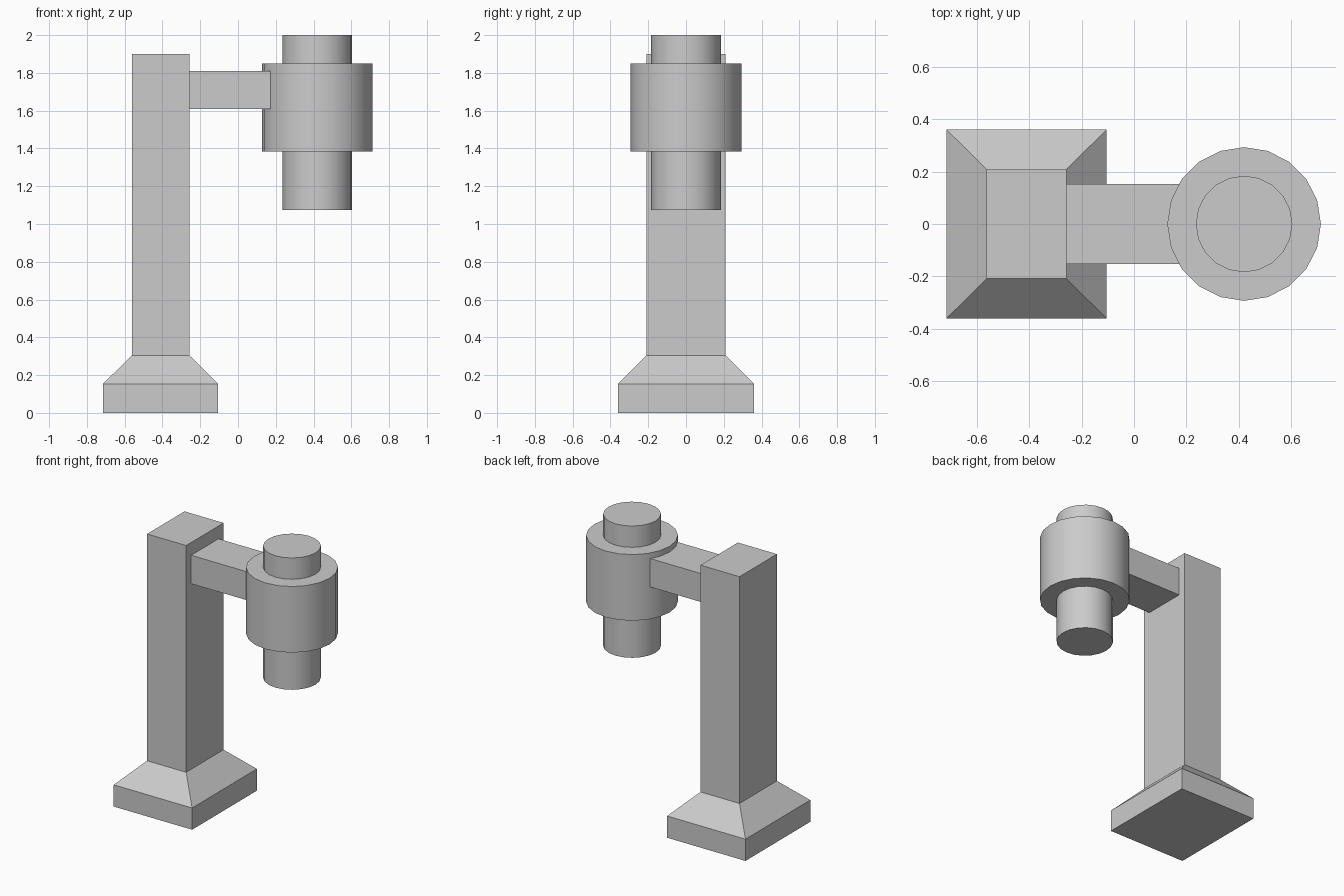
import bpy
import bmesh
import math
from mathutils import Matrix

default = bpy.data.objects.get("Cube")
if default:
    bpy.data.objects.remove(default, do_unlink=True)

GREY = (0.6, 0.6, 0.6, 1.0)
grey = bpy.data.materials.new("plain grey")
grey.use_nodes = True
grey.diffuse_color = GREY
grey.node_tree.nodes["Principled BSDF"].inputs["Base Color"].default_value = GREY


def add_object(name, bm):
    bmesh.ops.recalc_face_normals(bm, faces=bm.faces)
    mesh = bpy.data.meshes.new(name)
    bm.to_mesh(mesh)
    bm.free()
    mesh.materials.append(grey)
    obj = bpy.data.objects.new(name, mesh)
    bpy.context.collection.objects.link(obj)
    return obj


def stacked_block(name, x, sections):
    """Loft rectangles given as (half width, half depth, height)."""
    bm = bmesh.new()
    rings = [[bm.verts.new((x + sx * w, sy * d, z))
              for sx, sy in ((-1, -1), (1, -1), (1, 1), (-1, 1))]
             for w, d, z in sections]
    bm.faces.new(rings[0])
    bm.faces.new(rings[-1])
    for low, high in zip(rings, rings[1:]):
        for i in range(4):
            j = (i + 1) % 4
            bm.faces.new((low[i], low[j], high[j], high[i]))
    return add_object(name, bm)


def drum(name, x, radius, bottom, top, sides=20):
    bm = bmesh.new()
    bmesh.ops.create_cone(bm, cap_ends=True, segments=sides,
                          radius1=radius, radius2=radius, depth=top - bottom,
                          matrix=Matrix.Translation((x, 0, (bottom + top) / 2)))
    obj = add_object(name, bm)
    bpy.ops.object.select_all(action="DESELECT")
    obj.select_set(True)
    bpy.context.view_layer.objects.active = obj
    bpy.ops.object.shade_smooth_by_angle(angle=math.radians(30))
    return obj


# Flared foot carrying the upright column
stacked_block("base_and_column", -0.41, [
    (0.305, 0.36, 0), (0.305, 0.36, 0.153),
    (0.152, 0.208, 0.305), (0.152, 0.208, 1.9)])

# Horizontal arm reaching into the head
stacked_block("arm", -0.04, [(0.23, 0.152, 1.61), (0.23, 0.152, 1.81)])

# Cylindrical head with a narrower core through it
drum("head_housing", 0.42, 0.293, 1.385, 1.85)
drum("head_core", 0.42, 0.184, 1.073, 2.0)
